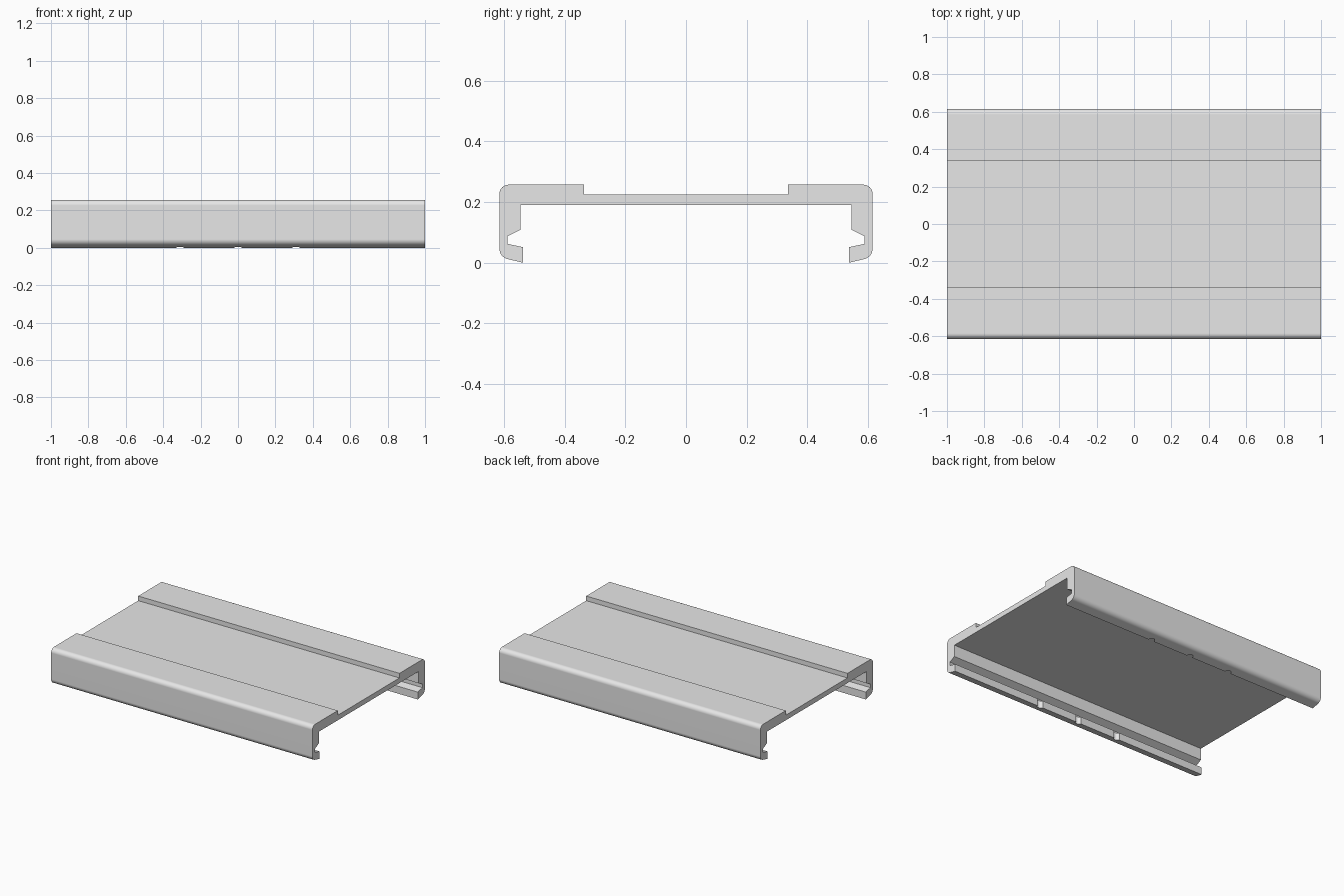
import bpy
import bmesh
from math import cos, sin, radians
from mathutils import Matrix

if "Cube" in bpy.data.objects:
    bpy.data.objects.remove(bpy.data.objects["Cube"])

grey = bpy.data.materials.new("light grey")
grey.use_nodes = True
grey.diffuse_color = (0.8, 0.8, 0.8, 1)
grey.node_tree.nodes["Principled BSDF"].inputs["Base Color"].default_value = (0.8, 0.8, 0.8, 1)

HALF_LENGTH = 1.0
HALF_WIDTH = 0.615
HEIGHT = 0.257
LIP = 0.537


def arc(y, z, radius, start, end, steps=8):
    """Points (y, z) along a rounded corner."""
    angles = [radians(start + (end - start) * i / steps) for i in range(steps + 1)]
    return [(y + radius * cos(a), z + radius * sin(a)) for a in angles]


def make_object(name, bm):
    bmesh.ops.recalc_face_normals(bm, faces=bm.faces)
    mesh = bpy.data.meshes.new(name)
    bm.to_mesh(mesh)
    bm.free()
    obj = bpy.data.objects.new(name, mesh)
    bpy.context.collection.objects.link(obj)
    return obj


# Half of the channel section, from the recess edge round to the inner ceiling
half = [(0.337, 0.225), (0.337, HEIGHT)]
half += arc(HALF_WIDTH - 0.03, HEIGHT - 0.03, 0.03, 90, 0)
half += arc(HALF_WIDTH - 0.035, 0.046, 0.035, 0, -80)
half += [(LIP, 0), (LIP, 0.051), (0.588, 0.062), (0.588, 0.087),
         (0.545, 0.109), (0.545, 0.19)]
section = half + [(-y, z) for y, z in reversed(half)]

# Extruded channel cover
bm = bmesh.new()
cap = bm.faces.new([bm.verts.new((-HALF_LENGTH, y, z)) for y, z in section])
sweep = bmesh.ops.extrude_face_region(bm, geom=[cap], use_keep_orig=True)
bmesh.ops.translate(bm, vec=(2 * HALF_LENGTH, 0, 0),
                    verts=[v for v in sweep["geom"] if isinstance(v, bmesh.types.BMVert)])
cover = make_object("channel_cover", bm)
cover.data.materials.append(grey)

# Small round notches in both lips
bm = bmesh.new()
for x in (-0.31, 0, 0.31):
    for side in (-1, 1):
        bmesh.ops.create_cone(bm, cap_ends=True, segments=24, radius1=0.021, radius2=0.021,
                              depth=0.14, matrix=Matrix.Translation((x, side * LIP, 0.01)))
cutter = make_object("notch_cutter", bm)
cutter.data.materials.append(grey)
cutter.hide_render = True

bpy.ops.object.select_all(action="DESELECT")
bpy.context.view_layer.objects.active = cover
cover.select_set(True)
notches = cover.modifiers.new("notches", "BOOLEAN")
notches.object = cutter
notches.operation = "DIFFERENCE"
notches.solver = "EXACT"
bpy.ops.object.modifier_apply(modifier=notches.name)
bpy.data.objects.remove(cutter)

# Smooth rounded corners, crisp flat faces
bpy.ops.object.shade_smooth_by_angle(angle=radians(30))
weighted = cover.modifiers.new("weighted_normals", "WEIGHTED_NORMAL")
weighted.keep_sharp = True
